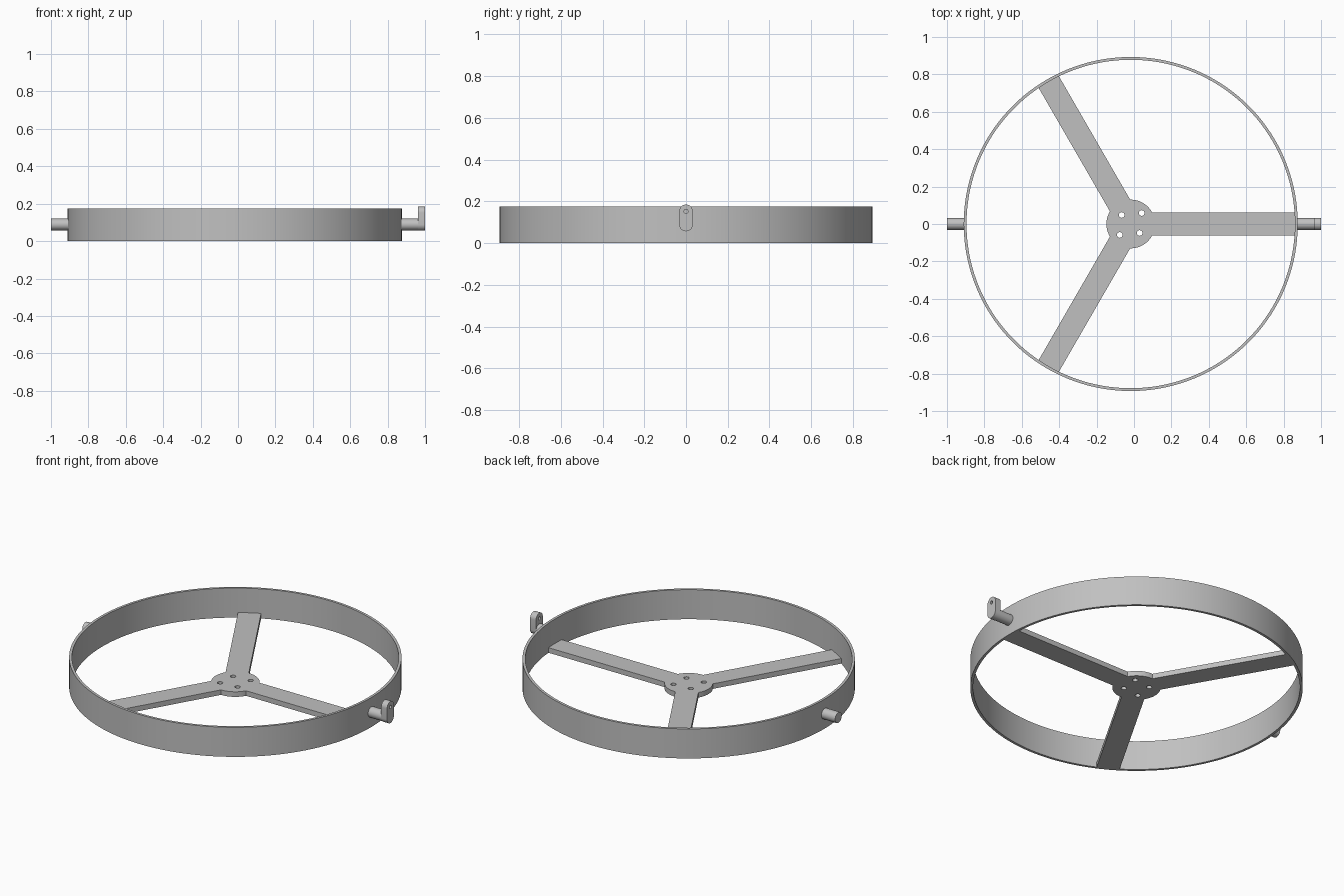
import bpy, bmesh
from math import sin, cos, radians, asin, degrees
from mathutils import Matrix, Vector

if "Cube" in bpy.data.objects:
    bpy.data.objects.remove(bpy.data.objects["Cube"])

CX = -0.0175          # ring centre
R_OUT, R_IN, RING_H = 0.893, 0.878, 0.175
HUB_R, SPOKE_HALF, PLATE_T = 0.13, 0.0625, 0.03
PIN_R, PIN_Z = 0.031, 0.089

grey = bpy.data.materials.new("plain grey")
grey.use_nodes = True
grey.diffuse_color = (0.53, 0.53, 0.53, 1)
grey.node_tree.nodes["Principled BSDF"].inputs["Base Color"].default_value = (0.53, 0.53, 0.53, 1)


def arc(cx, cy, r, a0, a1, n):
    """Points on an arc, angles in degrees."""
    return [(cx + r * cos(radians(a0 + (a1 - a0) * i / n)),
             cy + r * sin(radians(a0 + (a1 - a0) * i / n))) for i in range(n + 1)]


def circle(cx, cy, r, n):
    return arc(cx, cy, r, 0, 360, n)[:-1]


def finish(obj):
    """Clean the mesh, colour it and shade it."""
    bm = bmesh.new()
    bm.from_mesh(obj.data)
    bmesh.ops.remove_doubles(bm, verts=bm.verts, dist=1e-5)
    bmesh.ops.recalc_face_normals(bm, faces=bm.faces)
    bm.to_mesh(obj.data)
    bm.free()
    obj.data.materials.clear()
    obj.data.materials.append(grey)
    bpy.ops.object.select_all(action='DESELECT')
    obj.select_set(True)
    bpy.context.view_layer.objects.active = obj
    bpy.ops.object.shade_smooth_by_angle(angle=radians(30))


def plate(name, loops, thickness, matrix):
    """Flat plate from an outline and its holes, centred on its thickness."""
    curve = bpy.data.curves.new(name, 'CURVE')
    curve.dimensions = '2D'
    curve.fill_mode = 'BOTH'
    curve.extrude = thickness / 2
    for pts in loops:
        s = curve.splines.new('POLY')
        s.points.add(len(pts) - 1)
        for p, (x, y) in zip(s.points, pts):
            p.co = (x, y, 0, 1)
        s.use_cyclic_u = True
    obj = bpy.data.objects.new(name, curve)
    bpy.context.collection.objects.link(obj)
    bpy.ops.object.select_all(action='DESELECT')
    obj.select_set(True)
    bpy.context.view_layer.objects.active = obj
    bpy.ops.object.convert(target='MESH')
    obj = bpy.context.view_layer.objects.active
    obj.data.transform(matrix)
    finish(obj)


def pin(name, x0, x1):
    """Round pin along x."""
    bpy.ops.mesh.primitive_cylinder_add(
        vertices=48, radius=PIN_R, depth=x1 - x0,
        location=((x0 + x1) / 2, 0, PIN_Z), rotation=(0, radians(90), 0))
    obj = bpy.context.object
    obj.name = name
    finish(obj)


# Outer ring
plate("outer_ring", [circle(0, 0, R_OUT, 144), circle(0, 0, R_IN, 144)],
      RING_H, Matrix.Translation((CX, 0, RING_H / 2)))

# Hub with three spokes and four mounting holes
outline = []
half = degrees(asin(SPOKE_HALF / HUB_R))
for a in (0, 120, 240):
    turn = Matrix.Rotation(radians(a), 2)
    for y in (-SPOKE_HALF, SPOKE_HALF):
        outline.append(tuple(turn @ Vector((R_IN, y))))
    outline += arc(0, 0, HUB_R, a + half, a + 120 - half, 16)
holes = [circle(r * cos(radians(a)), r * sin(radians(a)), 0.015, 24)
         for a, r in ((45, 0.083), (135, 0.068), (225, 0.083), (315, 0.068))]
plate("hub_and_spokes", [outline] + holes, PLATE_T,
      Matrix.Translation((CX, 0, PLATE_T / 2)))

# Side pins
pin("right_pin", -1.0, CX - R_IN - 0.008)
pin("left_pin", CX + R_IN + 0.008, 0.97)

# Upright lever on the left pin, with a small hole near its top
LEVER_R, LEVER_TOP = 0.0325, 0.152
pill = arc(0, LEVER_TOP, LEVER_R, 0, 180, 20) + arc(0, PIN_Z, LEVER_R, 180, 360, 20)
upright = Matrix(((0, 0, 1, 0.981), (1, 0, 0, 0), (0, 1, 0, 0), (0, 0, 0, 1)))
plate("lever", [pill, circle(0, LEVER_TOP, 0.01, 20)], 0.038, upright)
